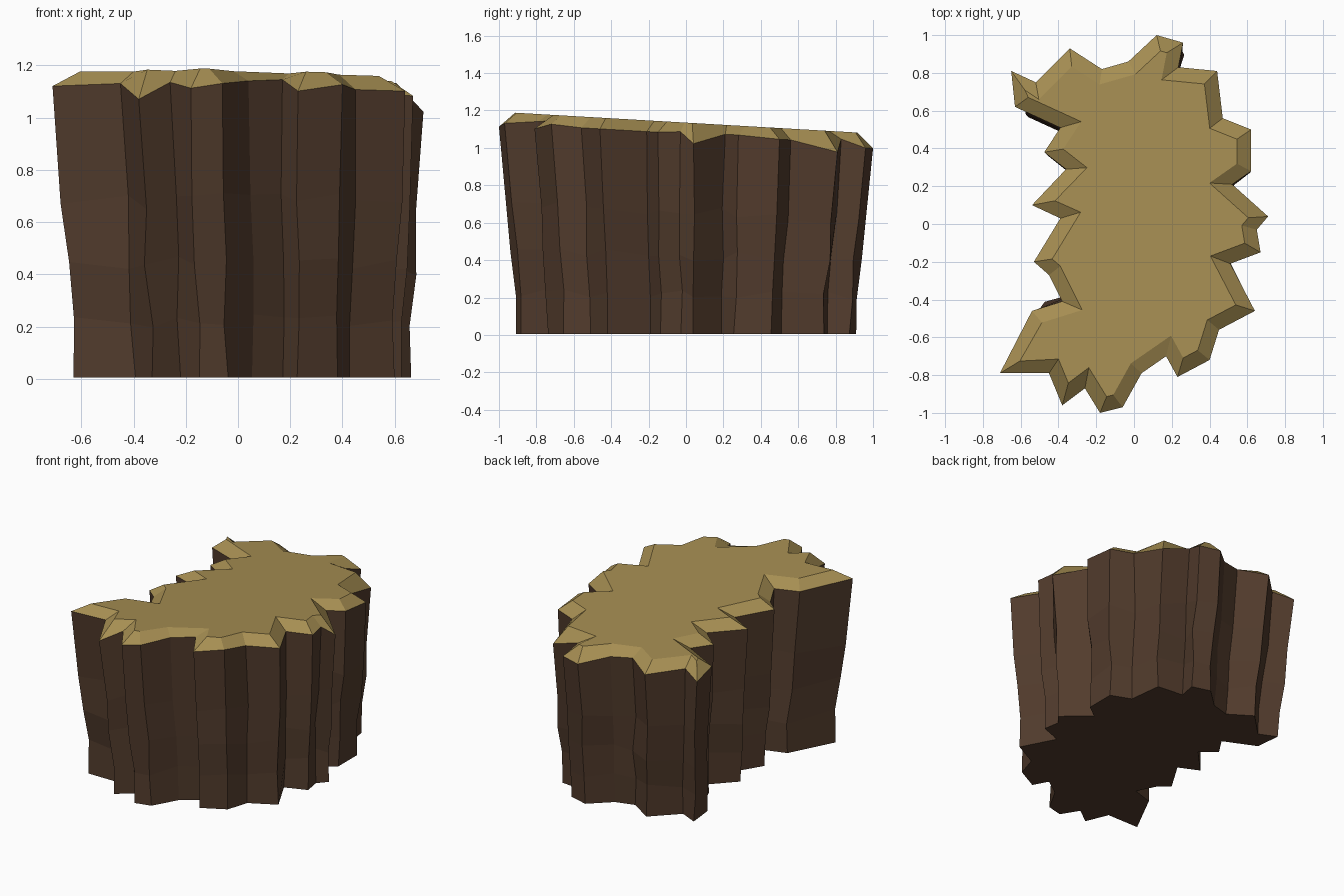
import bpy, bmesh, random
from mathutils import Vector

if "Cube" in bpy.data.objects:
    bpy.data.objects.remove(bpy.data.objects["Cube"])
random.seed(4)

# jagged rim of the stump, clockwise from the back: x, y, drop below the cut plane
RIM = [
    (.12, 1.0, .08), (.26, .96, .08), (.235, .83, .04), (.44, .81, .11), (.47, .56, .06),
    (.62, .50, .06), (.62, .28, .05), (.52, .21, .05), (.71, .04, .11), (.65, -.03, .05),
    (.67, -.15, .06), (.51, -.21, .06), (.64, -.46, .06), (.45, -.56, .06), (.40, -.72, .05),
    (.23, -.81, .08), (.17, -.70, .03), (.04, -.79, .04), (-.06, -.97, .06), (-.18, -1.0, .08),
    (-.26, -.87, .05), (-.38, -.96, .12), (-.45, -.79, .05), (-.71, -.79, .06), (-.54, -.46, .05),
    (-.38, -.41, .05), (-.45, -.27, .06), (-.53, -.20, .06), (-.39, .03, .05), (-.54, .10, .06),
    (-.36, .29, .05), (-.475, .38, .06), (-.39, .51, .05), (-.63, .62, .06), (-.65, .81, .08),
    (-.52, .75, .05), (-.34, .93, .06), (-.17, .82, .04), (-.03, .86, .05)]
RIM.reverse()                       # counter-clockwise
N = len(RIM)
INSET = .075


def cut_z(y):
    return 1.135 - .058 * y


def inset(i):
    """Mitred inward offset of rim corner i."""
    a, b, c = (Vector(RIM[(i + k) % N][:2]) for k in (-1, 0, 1))
    n1 = Vector((a.y - b.y, b.x - a.x)).normalized()
    n2 = Vector((b.y - c.y, c.x - b.x)).normalized()
    m = (n1 + n2).normalized()
    return b + m * INSET * min(1.65, 1 / max(m.dot(n1), .1))


def bridge(bm, low, high):
    for i in range(N):
        j = (i + 1) % N
        bm.faces.new((low[i], low[j], high[j], high[i]))


def finish(bm, name, color):
    mesh = bpy.data.meshes.new(name)
    bm.to_mesh(mesh)
    bm.free()
    mat = bpy.data.materials.new(name)
    mat.diffuse_color = (*color, 1)
    mat.use_nodes = True
    mat.node_tree.nodes["Principled BSDF"].inputs["Base Color"].default_value = mat.diffuse_color
    mesh.materials.append(mat)
    bpy.context.collection.objects.link(bpy.data.objects.new(name, mesh))


rim = [Vector((x, y, cut_z(y) - d)) for x, y, d in RIM]

# bark: flaring stacked rings with a little wobble, closed underneath
bm = bmesh.new()
rings = []
for t, s in ((0, .91), (.2, .92), (.39, .94), (.61, .965), (1, 1)):
    ring = []
    for p in rim:
        wob = .012 if 0 < t < 1 else 0
        x = p.x * s + .017 * (1 - t) + random.uniform(-wob, wob)
        y = p.y * s + random.uniform(-wob, wob)
        z = .005 + (p.z - .005) * t + 2 * random.uniform(-wob, wob)
        ring.append(bm.verts.new((x, y, z)))
    rings.append(ring)
for low, high in zip(rings, rings[1:]):
    bridge(bm, low, high)
bm.faces.new(rings[0][::-1])
finish(bm, "bark", (.085, .045, .026))

# cut wood: chamfered rim and sloping flat top
bm = bmesh.new()
outer = [bm.verts.new(p) for p in rim]
inner = []
for i in range(N):
    q = inset(i)
    inner.append(bm.verts.new((q.x, q.y, cut_z(q.y))))
bridge(bm, outer, inner)
bm.faces.new(inner)
finish(bm, "cut_top", (.38, .27, .085))
